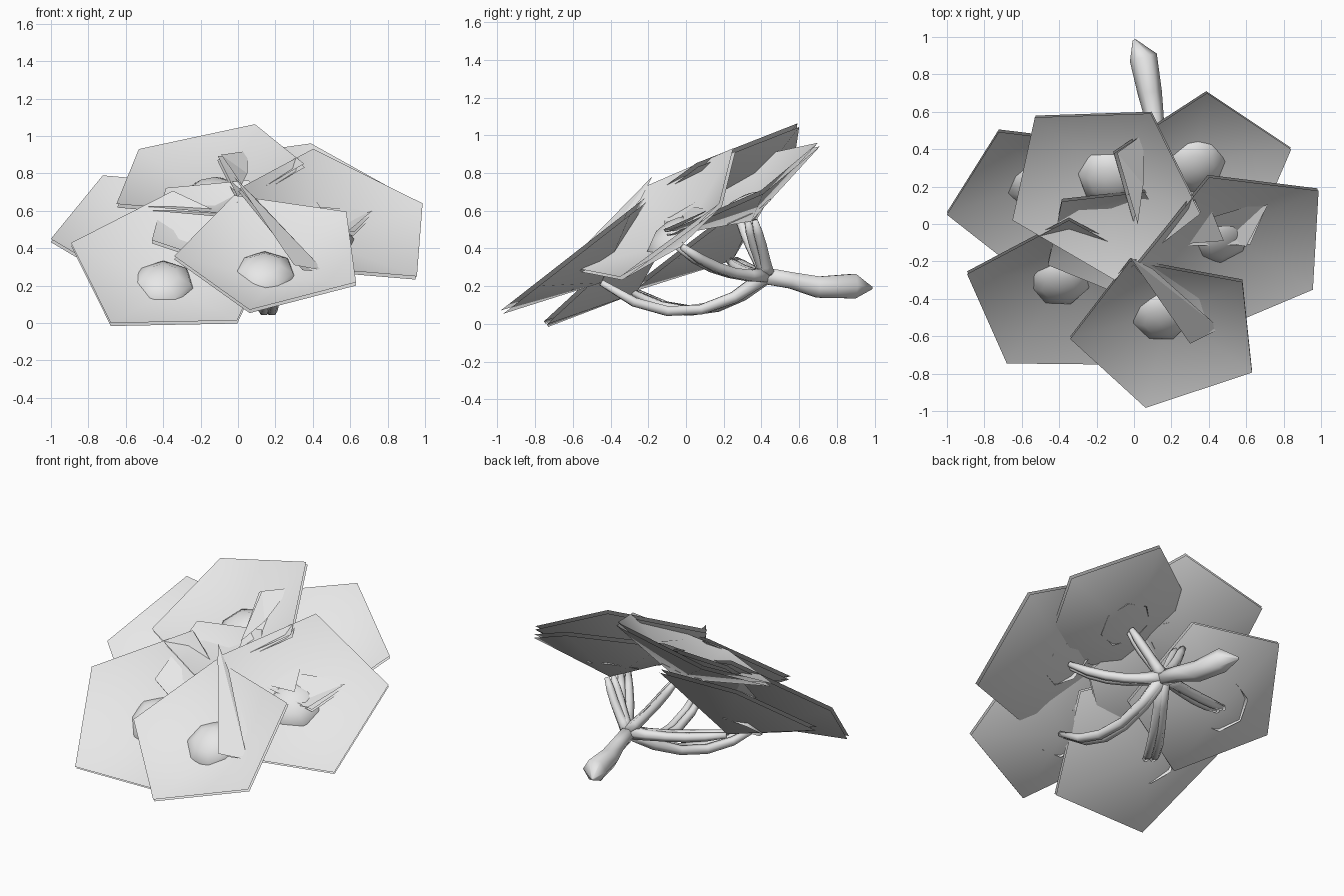
import bpy, bmesh, math
from mathutils import Vector, Matrix

if "Cube" in bpy.data.objects:
    bpy.data.objects.remove(bpy.data.objects["Cube"])

mat = bpy.data.materials.new("pale_grey")
mat.diffuse_color = (0.8, 0.8, 0.8, 1)
mat.use_nodes = True
mat.node_tree.nodes["Principled BSDF"].inputs["Base Color"].default_value = mat.diffuse_color


def make(name, bm, smooth=True):
    me = bpy.data.meshes.new(name)
    bm.to_mesh(me)
    bm.free()
    me.materials.append(mat)
    for p in me.polygons:
        p.use_smooth = smooth
    ob = bpy.data.objects.new(name, me)
    bpy.context.collection.objects.link(ob)
    return ob


def frame(a, b):
    return Vector((-a, -b, 1)).normalized()


def flower(name, c, a, b, dx, dy, depth, radius):
    """Two stacked five-sided sheets sunk at the centre; returns the sunk centre."""
    n = frame(a, b)
    c = Vector(c)
    first = Vector((dx, dy, a * dx + b * dy)).normalized() * radius
    bm = bmesh.new()
    for off in (0, -0.022):
        mid = bm.verts.new(c + n * (off - depth))
        rim = [bm.verts.new(c + n * off + Matrix.Rotation(math.tau * i / 5, 3, n) @ first)
               for i in range(5)]
        for i in range(5):
            bm.faces.new((mid, rim[i], rim[(i + 1) % 5]))
    make(name, bm)
    return c - n * depth, n


def tube(name, pts, radii, sides=6):
    """Tapered low-poly tube along a path."""
    pts = [Vector(p) for p in pts]
    bm = bmesh.new()
    rings = []
    for i, p in enumerate(pts):
        d = pts[min(i + 1, len(pts) - 1)] - pts[max(i - 1, 0)]
        m = d.to_track_quat('Z', 'Y').to_matrix()
        rings.append([bm.verts.new(p + m @ Vector((math.cos(math.tau * k / sides),
                                                    math.sin(math.tau * k / sides), 0)) * radii[i])
                      for k in range(sides)])
    for r, s in zip(rings, rings[1:]):
        for k in range(sides):
            j = (k + 1) % sides
            bm.faces.new((r[k], r[j], s[j], s[k]))
    bm.faces.new(rings[0][::-1])
    bm.faces.new(rings[-1])
    make(name, bm)


# Flowers: centre, plane slopes in x and y, direction of first corner, radius
flowers = {
    "front_left": ((-0.345, -0.405, 0.32), 0.03, 0.91, -0.33, -0.335, 0.575),
    "front": ((0.182, -0.58, 0.385), 0.0, 0.78, -0.53, -0.035, 0.525),
    "right": ((0.541, -0.153, 0.568), -0.404, 0.761, 0.449, 0.333, 0.56),
    "back_right": ((0.356, 0.249, 0.729), -0.204, 0.528, 0.034, 0.451, 0.508),
    "back": ((-0.168, 0.187, 0.814), 0.198, 0.49, -0.362, 0.383, 0.54),
    "left": ((-0.478, 0.118, 0.505), 0.006, 0.764, -0.522, -0.068, 0.53),
}
# Sideways shift of each heart
shift = {"front_left": -0.06, "front": -0.04, "right": -0.03, "left": -0.05}
hub = Vector((0.13, 0.43, 0.26))
DEPTH = 0.19
for name, (c, a, b, dx, dy, r) in flowers.items():
    core, n = flower(name + "_flower", c, a, b, dx, dy, DEPTH, r)
    # Domed heart of the flower
    bm = bmesh.new()
    bmesh.ops.create_uvsphere(bm, u_segments=7, v_segments=6, radius=0.18)
    bmesh.ops.scale(bm, vec=(1, 1, 0.6), verts=bm.verts)
    bmesh.ops.bisect_plane(bm, geom=bm.verts[:] + bm.edges[:] + bm.faces[:],
                           plane_co=(0, 0, 0.03), plane_no=(0, 0, 1), clear_inner=True)
    pos = core + n * 0.012 + Vector((shift.get(name, 0), 0, 0))
    m = Matrix.Translation(pos) @ n.to_track_quat('Z', 'Y').to_matrix().to_4x4()
    bmesh.ops.transform(bm, matrix=m, verts=bm.verts)
    make(name + "_heart", bm)
    # Paired stalks sagging from the hub up to the flower
    end = core - n * 0.02
    sag = 0.27 * max(0.0, hub.y - end.y) * (1.05 if end.z < 0.3 else 0.6)
    side = (end - hub).cross(Vector((0, 0, 1))).normalized() * 0.022
    for s in (-1, 1):
        path = []
        for i in range(6):
            t = i / 5
            p = hub.lerp(end, t) + side * s * min(1, 2 * t)
            p.z -= sag * 2.8 * t * (1 - t)
            path.append(p)
        tube(name + "_stalk", path, (0.045, 0.035, 0.03, 0.03, 0.028, 0.018))

# Small unopened flower in the middle
flower("middle_flower", (-0.12, -0.09, 0.55), 0.0, 0.82, -0.34, -0.13, 0.12, 0.38)

# Main stem running to the back
tube("main_stem", [hub + Vector((0, -0.04, 0)), (0.11, 0.56, 0.23), (0.085, 0.7, 0.195),
                   (0.05, 0.89, 0.2), (0.0, 0.985, 0.19)],
     (0.05, 0.05, 0.065, 0.075, 0.008))

# Folded leaves poking out between the petals
leaves = [
    [(-0.02, -0.18, 0.78), (0.1, -0.24, 0.66), (0.46, -0.56, 0.28), (0.30, -0.64, 0.31)],
    [(-0.09, 0.38, 0.90), (0.05, 0.48, 0.92), (0.05, 0.21, 0.80), (0.02, 0.0, 0.74)],
    [(0.40, 0.11, 0.68), (0.48, -0.09, 0.56), (0.22, -0.11, 0.56)],
    [(0.73, 0.13, 0.61), (0.36, 0.02, 0.62), (0.48, -0.1, 0.48), (0.6, -0.12, 0.5)],
    [(-0.48, -0.06, 0.46), (-0.34, 0.02, 0.66), (-0.12, -0.12, 0.46), (-0.3, -0.04, 0.45)],
]
for pts in leaves:
    bm = bmesh.new()
    vs = [bm.verts.new(p) for p in pts]
    for i in range(1, len(vs) - 1):
        bm.faces.new((vs[0], vs[i], vs[i + 1]))
    make("leaf", bm, False)
